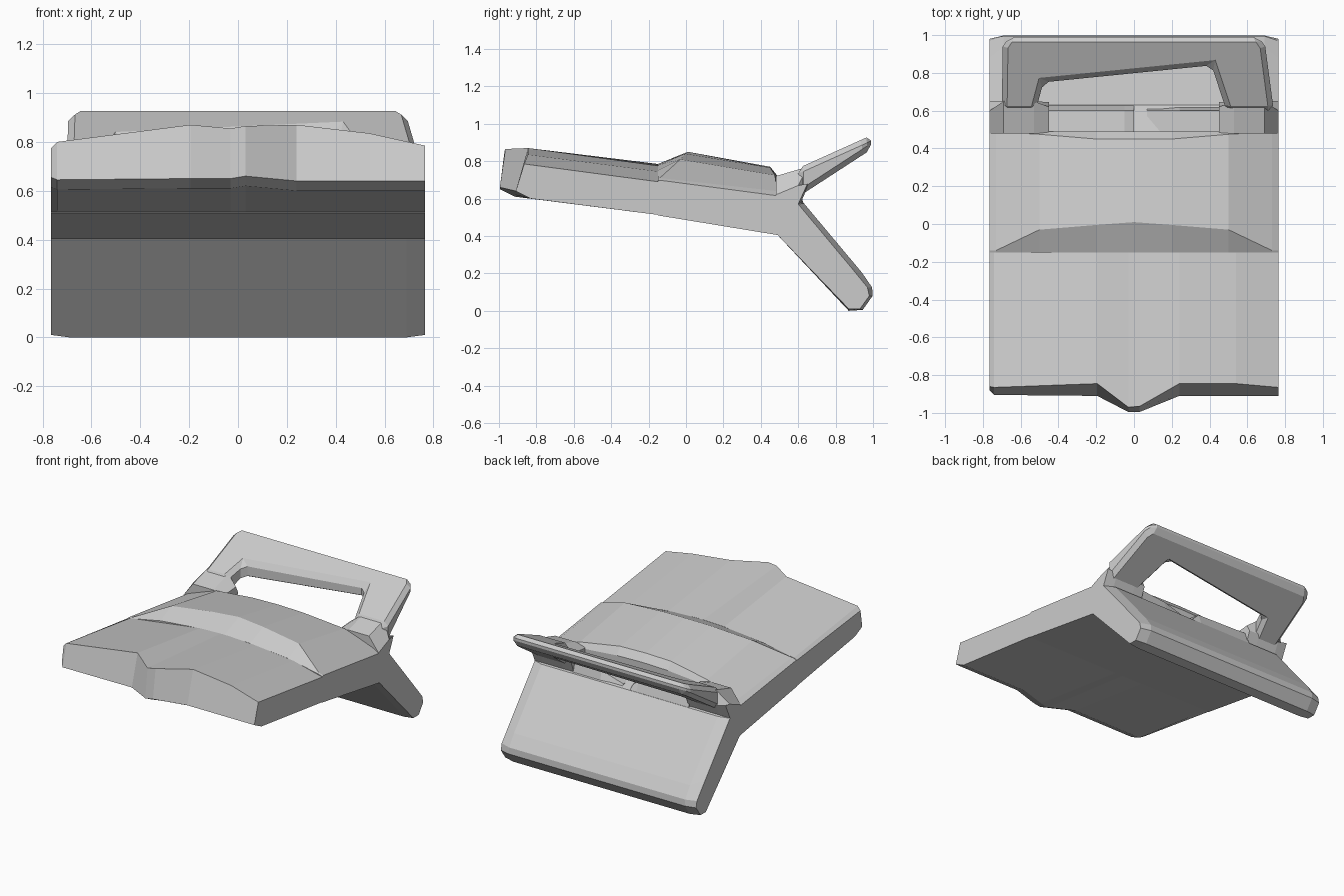
import bpy, bmesh


def finish(name, bm):
    bmesh.ops.recalc_face_normals(bm, faces=bm.faces)
    mesh = bpy.data.meshes.new(name)
    bm.to_mesh(mesh)
    bm.free()
    ob = bpy.data.objects.new(name, mesh)
    bpy.context.collection.objects.link(ob)
    return ob


def loft(name, stations):
    """Skin a row of (x, [(y, z), ...]) sections and cap both ends."""
    bm = bmesh.new()
    rings = [[bm.verts.new((x, y, z)) for y, z in sec] for x, sec in stations]
    for a, b in zip(rings, rings[1:]):
        n = len(a)
        for i in range(n):
            j = (i + 1) % n
            bm.faces.new((a[i], a[j], b[j], b[i]))
    bm.faces.new(rings[0])
    bm.faces.new(rings[-1])
    return finish(name, bm)


def mirrored(half):
    """Half list runs from the centre outward; returns the full row."""
    return [(-x, s) for x, s in reversed(half) if x > 0] + half


# Front panel with the pointed bump at its leading edge
def front_section(x, y_low, z_low, y_top, z_top, z_back):
    return x, [(y_low + 0.08, z_low - 0.02), (-0.15, 0.513), (-0.15, z_back),
               (y_top, z_top), (y_low, z_low + 0.02)]


loft("front_panel", [
    front_section(-0.765, -0.88, 0.635, -0.86, 0.775, 0.695),
    front_section(-0.74, -0.905, 0.625, -0.865, 0.80, 0.705),
    front_section(-0.195, -0.91, 0.63, -0.845, 0.87, 0.78),
    front_section(-0.03, -0.995, 0.63, -0.97, 0.855, 0.785),
    front_section(0.03, -0.995, 0.64, -0.965, 0.865, 0.785),
    front_section(0.24, -0.91, 0.62, -0.845, 0.87, 0.775),
    front_section(0.54, -0.91, 0.62, -0.845, 0.835, 0.745),
    front_section(0.765, -0.91, 0.62, -0.865, 0.785, 0.69),
])


# Raised middle panel
def middle_section(x, z0, y1, z1, y2, z2, z3):
    return x, [(-0.15, 0.51), (-0.15, z0), (y1, z1), (y2, z2),
               (0.49, z3), (0.49, 0.405)]


loft("middle_panel", mirrored([
    middle_section(0.0, 0.785, 0.01, 0.85, 0.45, 0.77, 0.72),
    middle_section(0.20, 0.778, -0.005, 0.84, 0.45, 0.765, 0.715),
    middle_section(0.50, 0.75, -0.03, 0.81, 0.475, 0.725, 0.69),
    middle_section(0.73, 0.705, -0.14, 0.71, 0.487, 0.64, 0.63),
    middle_section(0.765, 0.695, -0.14, 0.698, 0.488, 0.615, 0.61),
]))

# Rear flap sloping down to the ground
flap_inner = [(0.49, 0.405), (0.87, 0.0), (0.945, 0.005), (0.998, 0.08),
              (0.995, 0.125), (0.94, 0.205), (0.63, 0.575), (0.49, 0.61)]
flap_outer = [(0.49, 0.405), (0.87, 0.01), (0.93, 0.01), (0.98, 0.08),
              (0.97, 0.125), (0.88, 0.235), (0.60, 0.57), (0.49, 0.60)]
loft("rear_flap", mirrored([(0.69, flap_inner), (0.765, flap_outer)]))

# Feet that join the handle to the body
foot_inner = [(0.48, 0.58), (0.48, 0.70), (0.62, 0.71), (0.645, 0.66), (0.61, 0.57)]
foot_mid = [(0.48, 0.58), (0.48, 0.72), (0.65, 0.77), (0.65, 0.66), (0.61, 0.57)]
foot_outer = [(0.48, 0.57), (0.48, 0.62), (0.60, 0.67), (0.65, 0.68), (0.60, 0.57)]
for side, s in (("left", -1), ("right", 1)):
    loft("handle_foot_" + side, [(s * 0.45, foot_inner), (s * 0.53, foot_mid),
                                 (s * 0.69, foot_mid), (s * 0.765, foot_outer)])

# Tilted handle: two legs and a cross bar, tapering toward the top
outline = [(-0.70, 0.60), (-0.695, 0.94), (-0.66, 0.99), (0.66, 0.99),
           (0.695, 0.94), (0.74, 0.60), (0.49, 0.60), (0.41, 0.84),
           (-0.48, 0.75), (-0.52, 0.60)]
bm = bmesh.new()
top = [bm.verts.new((x, y, 0.785 + 0.45 * (y - 0.65))) for x, y in outline]
low = [bm.verts.new((x, y, 0.635 + 0.65 * (y - 0.64))) for x, y in outline]
bm.faces.new(top)
bm.faces.new(low)
for i in range(len(outline)):
    j = (i + 1) % len(outline)
    bm.faces.new((top[i], top[j], low[j], low[i]))
handle = finish("handle", bm)
bevel = handle.modifiers.new("edge_chamfer", "BEVEL")
bevel.width = 0.028
bevel.segments = 1
bevel.limit_method = "ANGLE"
bevel.angle_limit = 0.9

# Small ledges behind the middle panel, between the feet
loft("ledge_left", [(x, [(0.48, 0.58), (0.48, 0.67), (0.60, z), (0.63, 0.57)])
                    for x, z in ((-0.46, 0.66), (-0.05, 0.65), (0.0, 0.60))])
loft("ledge_right", [(x, [(0.48, 0.58), (0.48, z), (0.60, z), (0.62, 0.57)])
                     for x, z in ((0.07, 0.59), (0.24, 0.64), (0.46, 0.66))])
